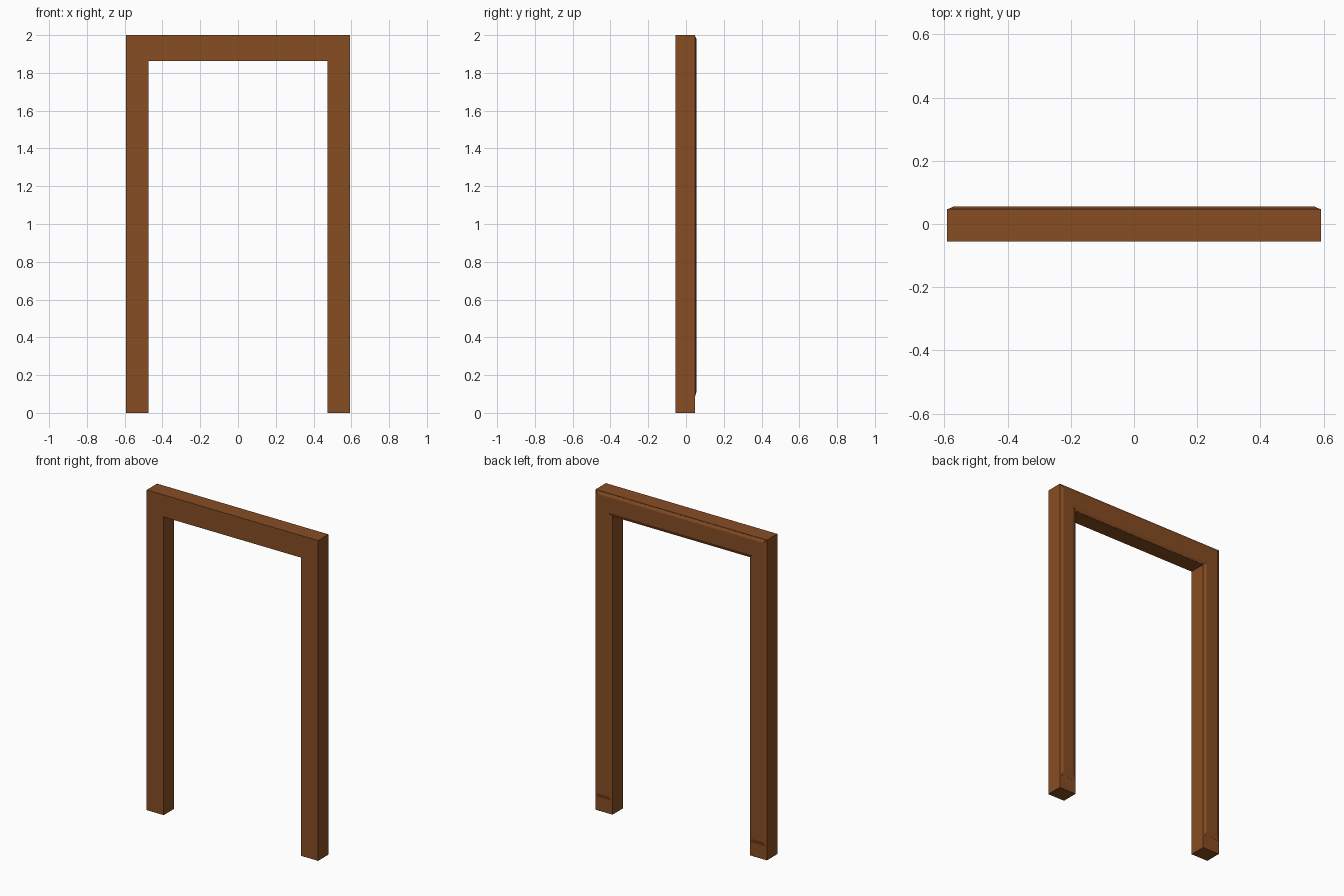
import bpy, bmesh

if "Cube" in bpy.data.objects:
    bpy.data.objects.remove(bpy.data.objects["Cube"])

wood = bpy.data.materials.new("brown wood")
wood.diffuse_color = (0.24, 0.074, 0.017, 1)
wood.use_nodes = True
wood.node_tree.nodes["Principled BSDF"].inputs["Base Color"].default_value = wood.diffuse_color

OUT, INN, TOP, LINTEL = 0.592, 0.475, 2.0, 1.862


def arch(d, foot):
    """Upside-down U outline, inset by d, starting at height foot."""
    o, i, t, l = OUT - d, INN + d, TOP - d, LINTEL + d
    return [(-o, foot), (-i, foot), (-i, l), (i, l),
            (i, foot), (o, foot), (o, t), (-o, t)]


def loft(name, sections):
    """Join matching (outline, y) sections and cap both ends."""
    bm = bmesh.new()
    rings = [[bm.verts.new((x, y, z)) for x, z in pts] for pts, y in sections]
    for a, b in zip(rings, rings[1:]):
        for k in range(8):
            n = (k + 1) % 8
            bm.faces.new((a[k], a[n], b[n], b[k]))
    # caps: left post, lintel, right post
    for r in (rings[0], rings[-1]):
        for quad in ((0, 1, 2, 7), (7, 2, 3, 6), (6, 3, 4, 5)):
            bm.faces.new([r[k] for k in quad])
    bmesh.ops.recalc_face_normals(bm, faces=bm.faces[:])
    me = bpy.data.meshes.new(name)
    bm.to_mesh(me)
    bm.free()
    me.materials.append(wood)
    ob = bpy.data.objects.new(name, me)
    bpy.context.collection.objects.link(ob)
    return ob


# Main door frame
loft("door_frame", [(arch(0, 0), -0.055), (arch(0, 0), 0.047)])

# Shallow bevelled trim on the back, ending above the feet
loft("back_trim", [(arch(0.004, 0.086), 0.045),
                   (arch(0.004, 0.086), 0.0475),
                   (arch(0.02, 0.11), 0.055)])
